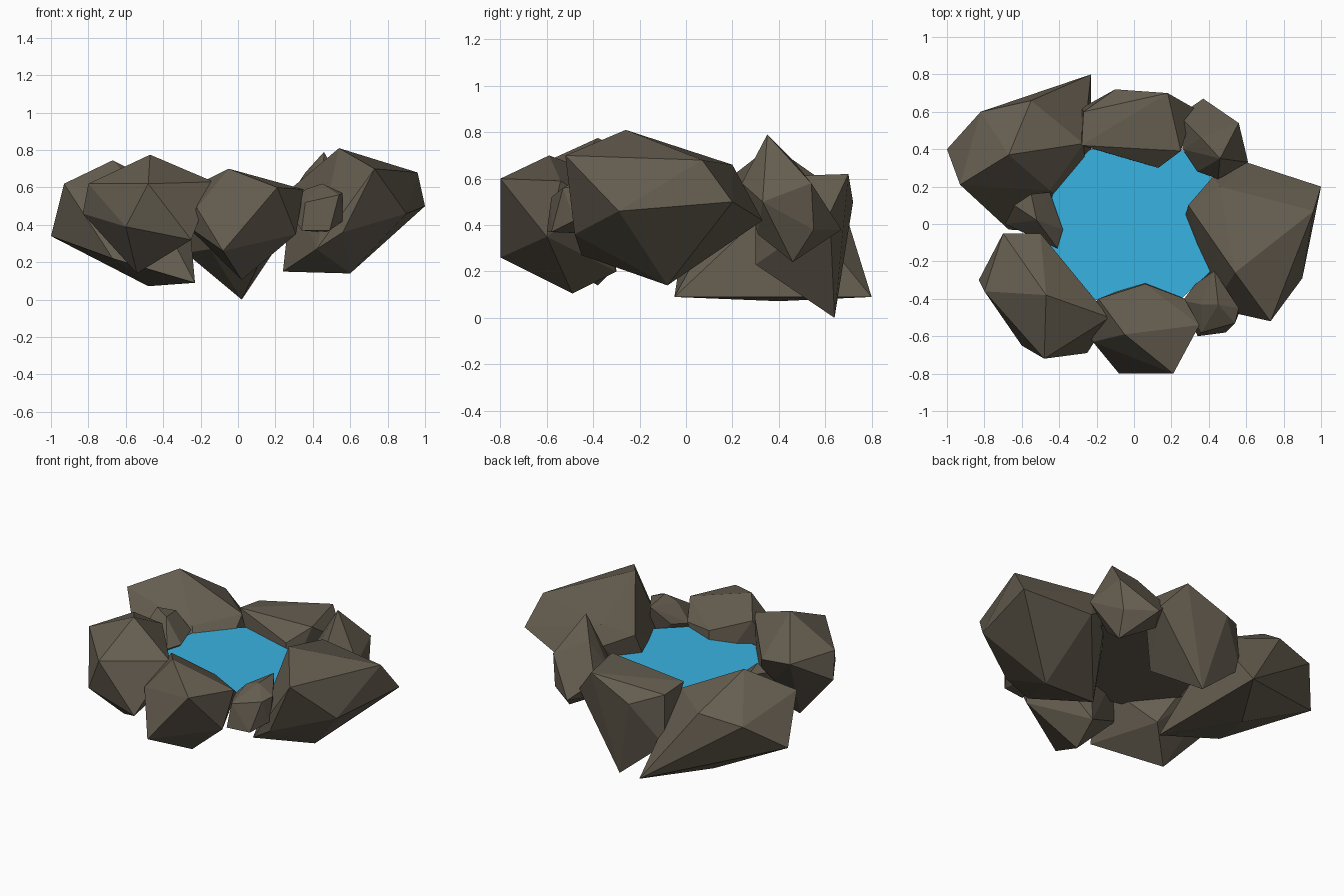
import bpy, bmesh, math


def material(name, rgb):
    m = bpy.data.materials.new(name)
    m.diffuse_color = (*rgb, 1)
    return m


stone = material("stone", (0.13, 0.11, 0.08))
blue = material("water", (0.04, 0.45, 0.76))


def finish(name, bm, mat):
    me = bpy.data.meshes.new(name)
    bm.to_mesh(me)
    bm.free()
    me.materials.append(mat)
    ob = bpy.data.objects.new(name, me)
    bpy.context.collection.objects.link(ob)


def rock(name, *corners):
    """Faceted boulder: convex hull of a few corner points."""
    bm = bmesh.new()
    for c in corners:
        bm.verts.new(c)
    bmesh.ops.convex_hull(bm, input=bm.verts)
    bmesh.ops.delete(bm, geom=[v for v in bm.verts if not v.link_faces], context='VERTS')
    bmesh.ops.recalc_face_normals(bm, faces=bm.faces)
    finish(name, bm, stone)


def disc(name, z, mat):
    """Flat pool sheet whose rim is buried in the stones."""
    bm = bmesh.new()
    bm.faces.new([bm.verts.new((0.01 + 0.49 * math.cos(a), 0.46 * math.sin(a), z))
                  for a in (math.tau * i / 12 for i in range(12))])
    finish(name, bm, mat)


# Large boulder on the right
rock("right_boulder",
     (0.54, -0.26, 0.81), (0.73, -0.52, 0.70), (0.90, -0.29, 0.46),
     (0.96, 0.07, 0.68), (1.00, 0.20, 0.50), (0.60, 0.33, 0.42),
     (0.46, 0.20, 0.66), (0.42, 0.25, 0.55), (0.29, 0.10, 0.60),
     (0.60, -0.08, 0.14), (0.24, -0.08, 0.15), (0.42, -0.45, 0.27),
     (0.56, -0.48, 0.36))

# Small stone at the front right
rock("front_right_stone",
     (0.43, -0.25, 0.61), (0.36, -0.43, 0.59), (0.45, -0.43, 0.62),
     (0.56, -0.45, 0.57), (0.56, -0.48, 0.42), (0.54, -0.53, 0.56),
     (0.34, -0.60, 0.37), (0.49, -0.58, 0.37), (0.36, -0.58, 0.52),
     (0.26, -0.41, 0.49), (0.33, -0.32, 0.50), (0.46, -0.30, 0.36))

# Boulder at the front
rock("front_boulder",
     (-0.05, -0.59, 0.70), (-0.19, -0.40, 0.63), (0.06, -0.32, 0.53),
     (0.27, -0.40, 0.50), (0.35, -0.54, 0.59), (0.21, -0.80, 0.60),
     (-0.08, -0.80, 0.26), (-0.22, -0.63, 0.49), (0.31, -0.60, 0.35),
     (0.02, -0.49, 0.105), (0.06, -0.30, 0.20), (-0.28, -0.50, 0.40))

# Boulder at the front left
rock("front_left_boulder",
     (-0.47, -0.38, 0.775), (-0.80, -0.36, 0.62), (-0.83, -0.30, 0.46),
     (-0.48, -0.72, 0.62), (-0.60, -0.65, 0.39), (-0.25, -0.69, 0.32),
     (-0.13, -0.50, 0.63), (-0.70, -0.05, 0.62), (-0.50, -0.05, 0.60),
     (-0.54, -0.38, 0.14), (-0.36, -0.22, 0.30))

# Small stone on the left
rock("left_stone",
     (-0.55, 0.16, 0.59), (-0.45, 0.17, 0.49), (-0.52, 0.02, 0.61),
     (-0.38, -0.03, 0.49), (-0.41, -0.13, 0.49), (-0.69, 0.00, 0.48),
     (-0.64, 0.10, 0.61), (-0.52, 0.00, 0.33))

# Large slanted boulder at the back left, its foot reaching under the pool
rock("back_left_boulder",
     (-0.67, 0.37, 0.745), (-0.93, 0.21, 0.62), (-1.00, 0.40, 0.34),
     (-0.82, 0.60, 0.50), (-0.55, 0.66, 0.54), (-0.23, 0.80, 0.09),
     (-0.27, 0.43, 0.54), (-0.45, 0.18, 0.51), (-0.23, -0.05, 0.09),
     (-0.48, 0.40, 0.072), (-0.67, -0.03, 0.22))

# Boulder at the back, its tip touching the ground
rock("back_boulder",
     (0.02, 0.64, 0.0), (-0.10, 0.72, 0.50), (0.18, 0.70, 0.62),
     (-0.28, 0.62, 0.25), (-0.27, 0.60, 0.56), (-0.28, 0.42, 0.58),
     (0.13, 0.30, 0.51), (0.25, 0.39, 0.61), (0.32, 0.62, 0.45),
     (0.13, 0.30, 0.23), (-0.15, 0.38, 0.27))

# Pointed stone at the back right
rock("back_right_stone",
     (0.46, 0.35, 0.79), (0.37, 0.67, 0.38), (0.56, 0.54, 0.58),
     (0.54, 0.55, 0.38), (0.61, 0.33, 0.50), (0.45, 0.24, 0.58),
     (0.24, 0.58, 0.50), (0.36, 0.46, 0.68), (0.26, 0.40, 0.50),
     (0.34, 0.28, 0.50), (0.46, 0.31, 0.36), (0.50, 0.46, 0.24),
     (0.26, 0.50, 0.38))

# Pool: water surface and the stone bed under it
disc("water", 0.475, blue)
disc("pool_bed", 0.455, stone)
